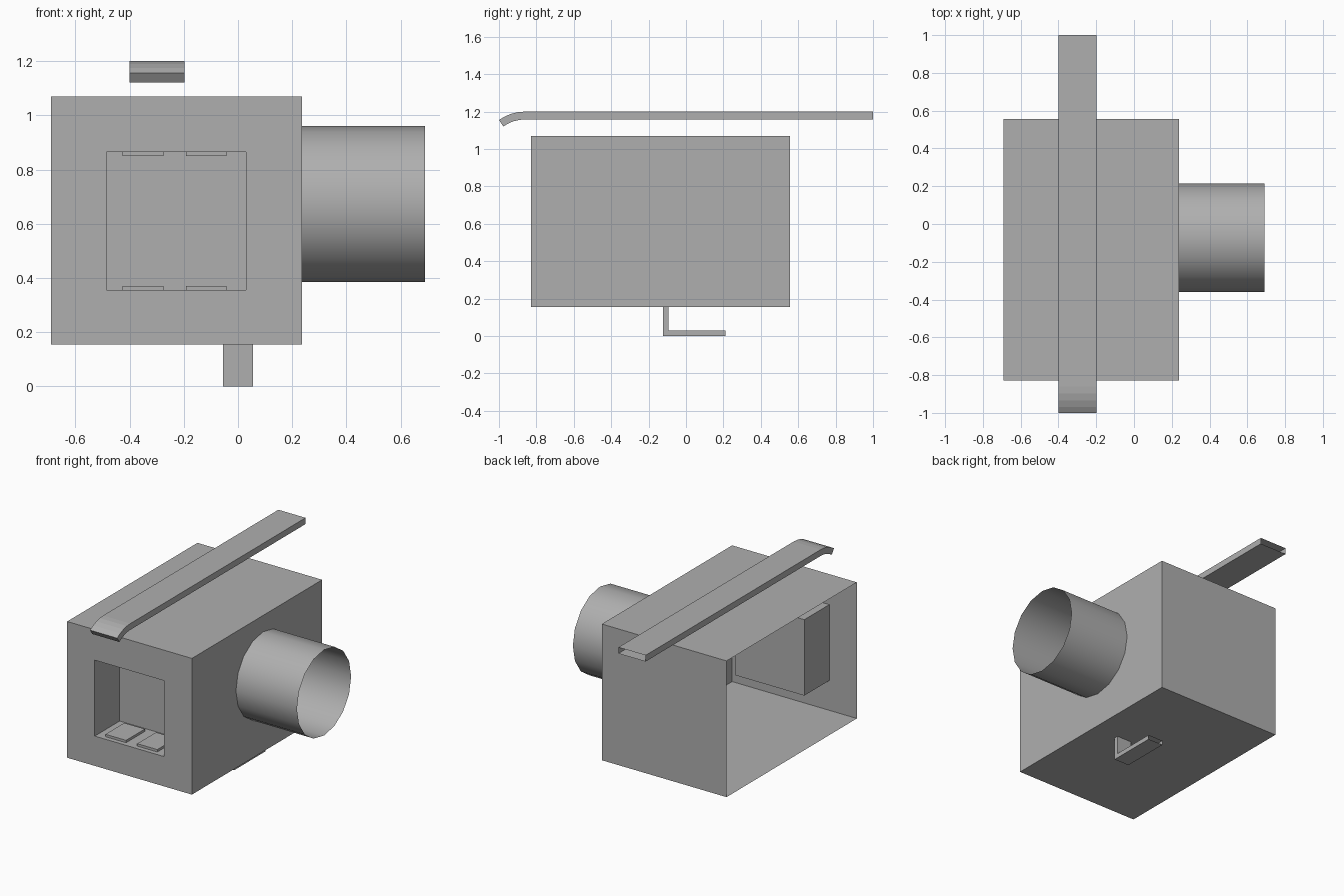
import bpy, bmesh
from math import radians, sin, cos, pi
from mathutils import Matrix

if "Cube" in bpy.data.objects:
    bpy.data.objects.remove(bpy.data.objects["Cube"])

# Dark grey finish shared by all parts
grey = bpy.data.materials.new("dark_grey")
grey.diffuse_color = (0.43, 0.43, 0.43, 1)
grey.use_nodes = True
grey.node_tree.nodes["Principled BSDF"].inputs["Base Color"].default_value = grey.diffuse_color


def finish(name, bm, normals=True):
    if normals:
        bmesh.ops.recalc_face_normals(bm, faces=bm.faces)
    mesh = bpy.data.meshes.new(name)
    bm.to_mesh(mesh)
    bm.free()
    mesh.materials.append(grey)
    obj = bpy.data.objects.new(name, mesh)
    bpy.context.collection.objects.link(obj)
    return obj


def box_bm(x, y, z):
    bm = bmesh.new()
    bmesh.ops.create_cube(bm, size=1)
    for v in bm.verts:
        v.co = [lo if c < 0 else hi for c, (lo, hi) in zip(v.co, (x, y, z))]
    return bm


def strip(name, profile, x0, x1):
    """Extrude a closed (y, z) profile across x."""
    bm = bmesh.new()
    face = bm.faces.new([bm.verts.new((x0, y, z)) for y, z in profile])
    ext = bmesh.ops.extrude_face_region(bm, geom=[face], use_keep_orig=True)
    new = [g for g in ext["geom"] if isinstance(g, bmesh.types.BMVert)]
    bmesh.ops.translate(bm, verts=new, vec=(x1 - x0, 0, 0))
    # The rear end of each strip is left open
    bmesh.ops.recalc_face_normals(bm, faces=bm.faces)
    ymax = max(y for y, z in profile)
    ends = [f for f in bm.faces if all(abs(v.co.y - ymax) < 1e-5 for v in f.verts)]
    bmesh.ops.delete(bm, geom=ends, context='FACES_ONLY')
    return finish(name, bm, False)


# Housing: shell open on its left side, with a recessed square chamber in front
HOLE_X, HOLE_Z = (-0.485, 0.03), (0.355, 0.865)
bm = box_bm((-0.69, 0.237), (-0.828, 0.555), (0.155, 1.07))
bm.normal_update()
left = [f for f in bm.faces if f.normal.x < -0.9]
bmesh.ops.delete(bm, geom=left, context='FACES_ONLY')
front = next(f for f in bm.faces if f.normal.y < -0.9)
bmesh.ops.inset_individual(bm, faces=[front], thickness=0.1)
mid = front.calc_center_median()
for v in front.verts:
    v.co.x = HOLE_X[v.co.x > mid.x]
    v.co.z = HOLE_Z[v.co.z > mid.z]
ext = bmesh.ops.extrude_discrete_faces(bm, faces=[front])
back = ext["faces"][0]
bmesh.ops.translate(bm, verts=back.verts, vec=(0, 0.265, 0))
finish("housing", bm, False)

# Contact pads on the chamber floor and ceiling
for level, z in (("lower", (0.355, 0.371)), ("upper", (0.849, 0.865))):
    for side, x in (("left", (-0.427, -0.274)), ("right", (-0.191, -0.042))):
        finish(f"{level}_{side}_pad", box_bm(x, (-0.797, -0.597), z))

# Side tube, open at both ends
bm = bmesh.new()
bmesh.ops.create_cone(bm, cap_ends=False, segments=16, radius1=0.288,
                      radius2=0.288, depth=0.453,
                      matrix=Matrix.Translation((0.4635, -0.0725, 0.6725))
                      @ Matrix.Rotation(pi / 2, 4, 'Y'))
for f in bm.faces:
    f.smooth = True
finish("side_tube", bm)

# Top strap with a downturned front end
arc = [radians(35.6) * i / 4 for i in range(5)]
upper = [(-0.86 - 0.24 * sin(a), 0.96 + 0.24 * cos(a)) for a in arc]
lower = [(-0.86 - 0.20 * sin(a), 0.958 + 0.20 * cos(a)) for a in reversed(arc)]
strip("top_strap", [(1.0, 1.2)] + upper + lower + [(1.0, 1.158)], -0.4, -0.198)

# L-shaped bracket beneath the housing
strip("bottom_bracket", [(-0.122, 0.155), (-0.122, 0), (0.21, 0),
                         (0.21, 0.03), (-0.094, 0.03), (-0.094, 0.155)],
      -0.056, 0.056)
